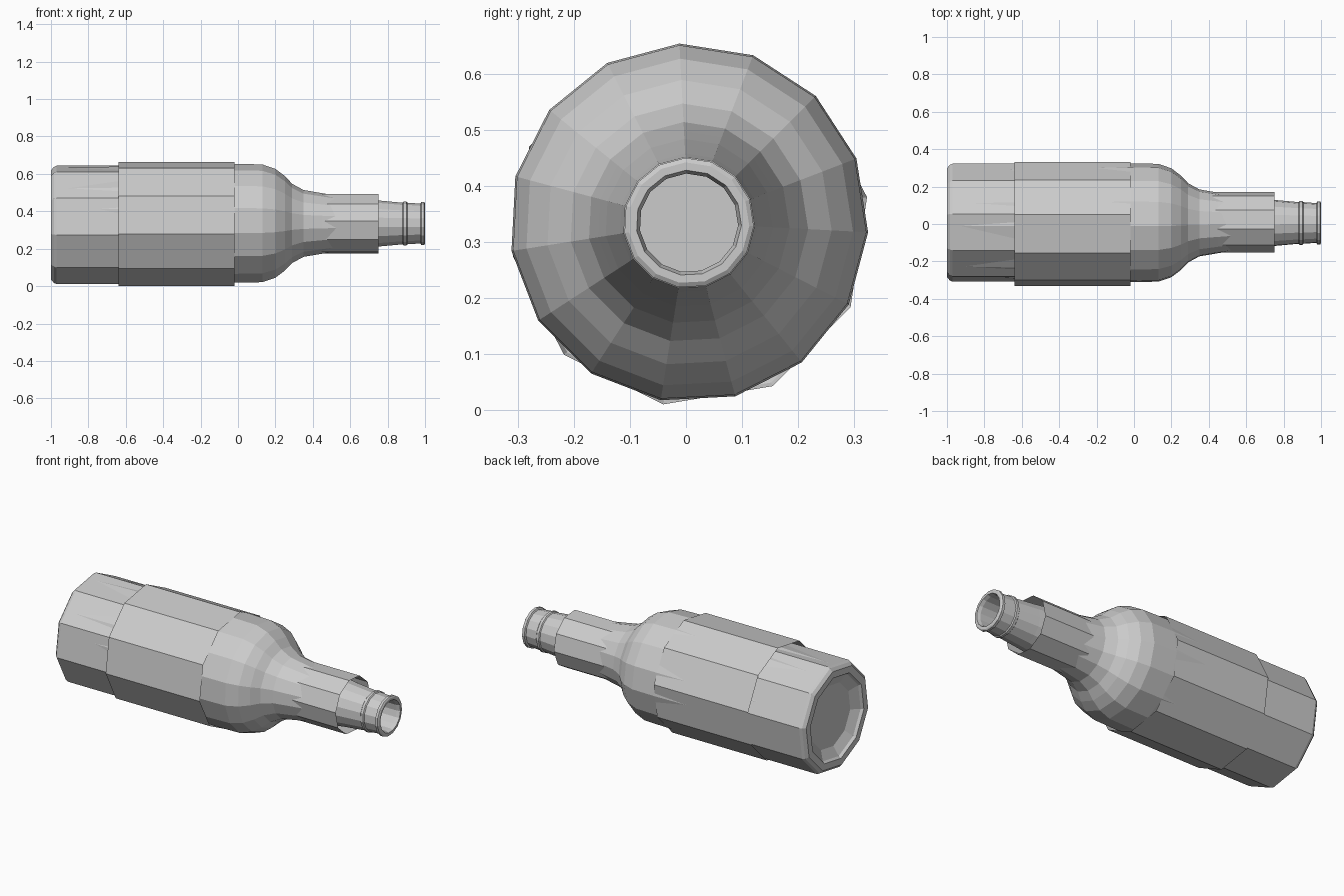
import bpy
import bmesh
from math import cos, sin, radians, tau

cube = bpy.data.objects.get("Cube")
if cube:
    bpy.data.objects.remove(cube, do_unlink=True)

grey = bpy.data.materials.new("plain_grey")
grey.use_nodes = True
colour = (0.6, 0.6, 0.6, 1)
grey.diffuse_color = colour
grey.node_tree.nodes["Principled BSDF"].inputs["Base Color"].default_value = colour


def lathe(name, profile, sides, first_angle, cy, cz, cap_start=False, cap_end=False):
    """Revolve (x, radius) points around a line parallel to x."""
    bm = bmesh.new()
    rings = []
    for x, r in profile:
        angles = [radians(first_angle) + tau * i / sides for i in range(sides)]
        rings.append([bm.verts.new((x, cy + r * cos(t), cz + r * sin(t))) for t in angles])
    for a, b in zip(rings, rings[1:]):
        for i in range(sides):
            j = (i + 1) % sides
            bm.faces.new((a[i], a[j], b[j], b[i]))
    if cap_start:
        bm.faces.new(rings[0][::-1])
    if cap_end:
        bm.faces.new(rings[-1])
    mesh = bpy.data.meshes.new(name)
    bm.to_mesh(mesh)
    bm.free()
    mesh.materials.append(grey)
    obj = bpy.data.objects.new(name, mesh)
    bpy.context.collection.objects.link(obj)
    return obj


# Glass body: tapered barrel, shoulder, neck, ringed lip and hollow mouth
body = [(-0.97, 0.298), (-0.02, 0.32), (0.13, 0.317), (0.20, 0.293), (0.25, 0.255),
        (0.29, 0.213), (0.35, 0.18), (0.45, 0.163), (0.53, 0.15), (0.75, 0.124)]
lip = [(0.88, 0.112), (0.885, 0.118), (0.90, 0.118), (0.905, 0.112), (0.975, 0.107),
       (0.98, 0.116), (0.995, 0.116), (1.0, 0.108), (1.0, 0.094), (0.98, 0.088)]
lathe("bottle_body", body + lip + [(0.80, 0.088)], 15, 93, 0.005, 0.334, cap_end=True)

# Lower shell with chamfered rim and recessed base
base = [(-0.955, 0.19), (-0.985, 0.245), (-1.0, 0.255), (-1.0, 0.295),
        (-0.985, 0.313), (-0.97, 0.32), (-0.60, 0.32)]
lathe("bottle_base", base, 10, 9.5, 0.007, 0.327, cap_start=True)

# Open paper sleeves around the barrel and the neck
lathe("barrel_label", [(-0.64, 0.335), (-0.02, 0.335)], 10, 9.5, 0, 0.333)
lathe("neck_label", [(0.42, 0.163), (0.75, 0.163)], 10, 31, 0.01, 0.333)
